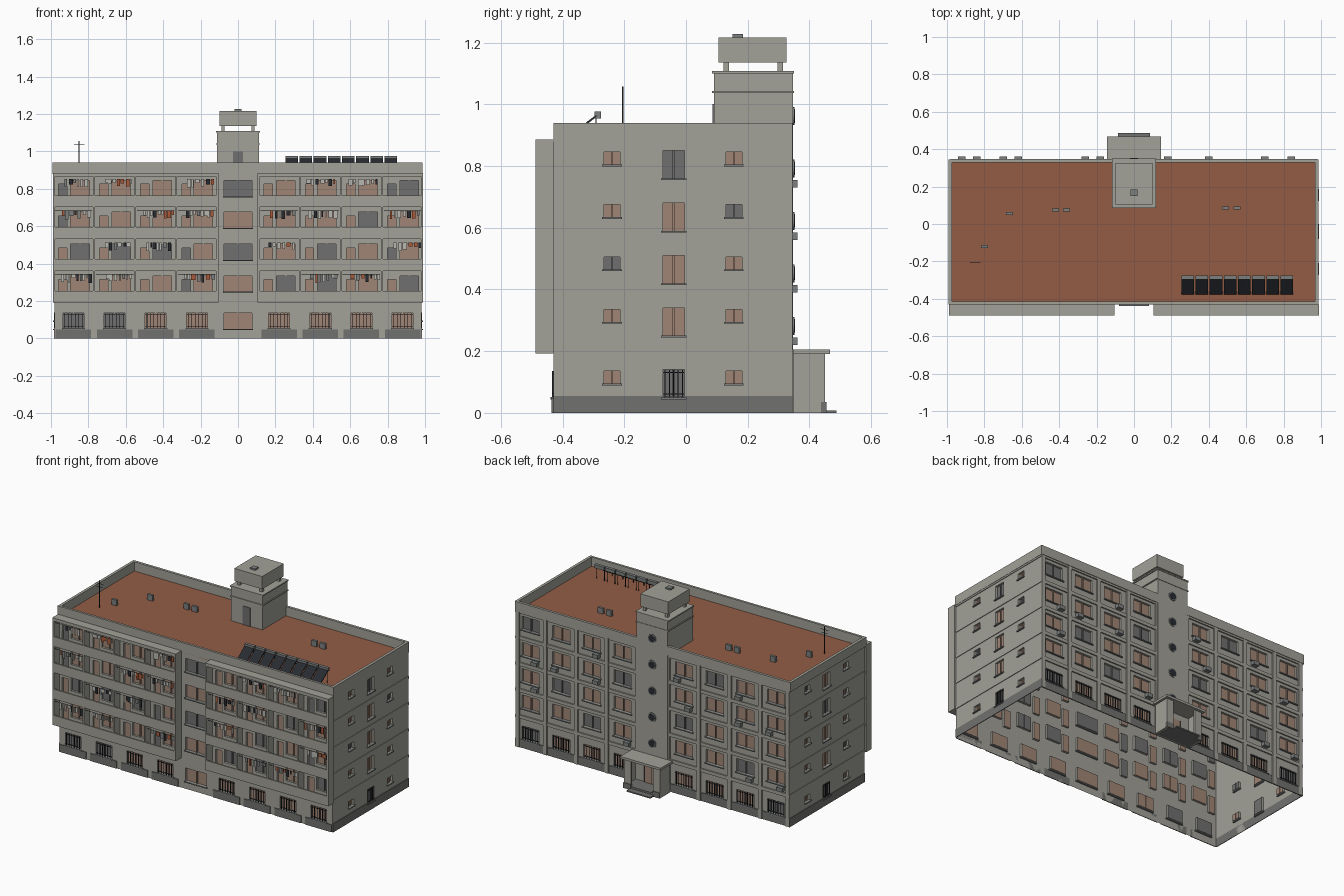
import bpy, bmesh, random
from math import pi, atan2, hypot
from mathutils import Matrix, Vector

random.seed(4)
cube = bpy.data.objects.get("Cube")
if cube:
    bpy.data.objects.remove(cube)

# Materials
COLOURS = {
    "wall_grey": (.36, .355, .315), "base_grey": (.165, .165, .16),
    "brown_glass": (.35, .235, .18), "dark_glass": (.16, .16, .16),
    "roof_clay": (.29, .108, .06), "trim_grey": (.2, .215, .21),
    "black_metal": (.02, .024, .03), "pale_cloth": (.48, .48, .45),
    "orange_cloth": (.4, .1, .04),
}
materials = []
for label, rgb in COLOURS.items():
    m = bpy.data.materials.new(label)
    m.use_nodes = True
    m.diffuse_color = (*rgb, 1)
    m.node_tree.nodes["Principled BSDF"].inputs["Base Color"].default_value = (*rgb, 1)
    materials.append(m)
WALL, BASE, BROWN, DARK, CLAY, TRIM, BLACK, PALE, ORANGE = range(len(materials))
GLASS = {"b": BROWN, "d": DARK}

parts = {}


def mesh_of(name):
    return parts.setdefault(name, bmesh.new())


def box(name, mat, x0, x1, y0, y1, z0, z1, turn=0):
    """Box in a facade frame: x along the wall, -y outward, turned about z."""
    bm = mesh_of(name)
    place = (Matrix.Rotation(turn, 4, "Z")
             @ Matrix.Translation(((x0 + x1) / 2, (y0 + y1) / 2, (z0 + z1) / 2))
             @ Matrix.Diagonal((x1 - x0, y1 - y0, z1 - z0, 1)))
    verts = bmesh.ops.create_cube(bm, size=1, matrix=place)["verts"]
    for f in {f for v in verts for f in v.link_faces}:
        f.material_index = mat
    return verts


def disc(name, mat, r, depth, centre, sides=16):
    bm = mesh_of(name)
    place = Matrix.Translation(centre) @ Matrix.Rotation(pi / 2, 4, "X")
    verts = bmesh.ops.create_cone(bm, cap_ends=True, segments=sides, radius1=r,
                                  radius2=r, depth=depth, matrix=place)["verts"]
    for f in {f for v in verts for f in v.link_faces}:
        f.material_index = mat


def wall(name, turn, y, x0, x1, top, holes, depth=.014):
    """Single-skin wall with recessed panes; holes are (x0, x1, z0, z1, pane material)."""
    bm, spin = mesh_of(name), Matrix.Rotation(turn, 4, "Z")

    def face(pts, mat):
        bm.faces.new([bm.verts.new(spin @ Vector(p)) for p in pts]).material_index = mat

    xs = sorted({x0, x1, *(v for h in holes for v in h[:2])})
    zs = sorted({0, top, *(v for h in holes for v in h[2:4])})
    for a, b in zip(xs, xs[1:]):
        for c, d in zip(zs, zs[1:]):
            mx, mz = (a + b) / 2, (c + d) / 2
            if not any(h[0] < mx < h[1] and h[2] < mz < h[3] for h in holes):
                face([(a, y, c), (b, y, c), (b, y, d), (a, y, d)], WALL)
    for a, b, c, d, mat in holes:
        rim = [(a, c), (b, c), (b, d), (a, d)]
        face([(u, y + depth, z) for u, z in rim], mat)
        for (u, z), (v, w) in zip(rim, rim[1:] + rim[:1]):
            face([(u, y, z), (v, y, w), (v, y + depth, w), (u, y + depth, z)], WALL)


def dress(turn, y, hole, bars=0, sill=True):
    """Mullion, sill and optional grille for one window."""
    a, b, c, d, mat = hole
    mid = (a + b) / 2
    box("window_mullions", mat, mid - .003, mid + .003, y + .006, y + .015, c, d, turn)
    if sill:
        box("window_sills", TRIM, a - .006, b + .006, y - .009, y + .01, c - .006, c, turn)
    for i in range(bars):
        u = a + (b - a) * (i + .5) / bars
        box("window_grilles", BLACK, u - .0015, u + .0015, y - .004, y, c, d, turn)
    if bars:
        for z in (c + .01, d - .01):
            box("window_grilles", BLACK, a, b, y - .003, y, z, z + .003, turn)


FLOORS = [0, .2, .37, .54, .71]
BAYS = [-.88, -.66, -.44, -.22, 0, .22, .44, .66, .88]
FRONT, BACK, SIDE = -.43, .335, .98
TOP, ROOF = .94, .88

# Front wall: stair windows in the middle, balcony doors and windows elsewhere
front_panes = ["ddbbbbbbb", "bbbbbddbd", "dddbdbdbb", "bbbbbbbdb", "bbbbdbbbd"]
holes = []
for f, row in zip(FLOORS, front_panes):
    for x, key in zip(BAYS, row):
        if x == 0:
            h = (-.075, .075, f + .05, f + .135, GLASS[key])
            dress(0, FRONT, h)
        elif f == 0:
            h = (x - .056, x + .056, .052, .135, GLASS[key])
            dress(0, FRONT, h, bars=6)
        else:
            h = (x - .015, x + .085, f + .045, f + .135, GLASS[key])
            dress(0, FRONT, h, sill=False)
            holes.append((x - .08, x - .035, f + .005, f + .115,
                          GLASS[random.choice("bbd")]))
        holes.append(h)
wall("front_wall", 0, FRONT, -SIDE, SIDE, TOP, holes)

# Back wall with ribs, bands, sills and cooling units
back_panes = ["dbbb.bbbd", "bbdb.bbdb", "bdbb.dbbb", "bbbd.bbbb", "dbbb.bdbb"]
holes = []
for f, row in zip(FLOORS, back_panes):
    for x, key in zip(BAYS, row):
        if x == 0:
            continue
        h = (x - .062, x + .062, f + .055, f + .14, GLASS[key])
        holes.append(h)
        dress(pi, -BACK, h, bars=0 if f else 7)
        if f and random.random() < .4:
            u = x + random.choice((-.04, .04))
            box("cooling_units", TRIM, u - .02, u + .02, -BACK - .027, -BACK, f + .02, f + .045, pi)
wall("back_wall", pi, -BACK, -SIDE, SIDE, TOP, holes)
for s in (-1, 1):
    for x in (.11, .33, .55, .77, .968):
        box("back_ribs", WALL, s * x - .013, s * x + .013, BACK, BACK + .01, 0, TOP)
for f in FLOORS[1:] + [ROOF]:
    box("back_bands", WALL, -SIDE, SIDE, BACK, BACK + .008, f - .012, f + .01)

# Side walls
side_panes = {pi / 2: ["bdb", "bbb", "dbb", "bbd", "bdb"],
              -pi / 2: ["bdb", "dbb", "bbb", "bdb", "bbd"]}
for turn, rows in side_panes.items():
    s = 1 if turn > 0 else -1
    ends = sorted((s * FRONT, s * (BACK + .01)))
    holes = []
    for f, row in zip(FLOORS, rows):
        low = (-.24, .026, .095, .135), (-.04, .035, .05, .14), (.155, .026, .095, .135)
        for (y, w, lo, hi), key in zip(low, row):
            h = (s * y - w, s * y + w, f + lo, f + hi, GLASS[key])
            holes.append(h)
            dress(turn, -SIDE, h, bars=5 if f == 0 and w > .03 else 0)
        if f:
            box("side_bands", WALL, *ends, -SIDE - .004, -SIDE, f - .01, f + .008, turn)
    box("side_bands", WALL, *ends, -SIDE - .004, -SIDE, .87, TOP, turn)
    box("side_plinth", BASE, *ends, -SIDE - .004, -SIDE, 0, .055, turn)
    wall("side_wall", turn, -SIDE, *ends, TOP, holes)

# Plinth blocks under the front and back bays
for x in BAYS:
    if x:
        box("front_plinth", BASE, x - .095, x + .095, FRONT - .005, FRONT, 0, .048)
        box("back_plinth", BASE, x - .095, x + .095, BACK, BACK + .006, 0, .052)

# Roof deck and parapet
box("roof_deck", CLAY, -SIDE, SIDE, FRONT, BACK, ROOF - .006, ROOF)
for s in (-1, 1):
    box("parapet", WALL, s * SIDE - .012, s * SIDE + .006, FRONT, BACK + .01, ROOF, TOP)
box("parapet", WALL, -SIDE, SIDE, FRONT, FRONT + .015, ROOF, TOP)
box("parapet", WALL, -SIDE, SIDE, BACK - .005, BACK + .012, ROOF, TOP)

# Balconies: slabs, parapets, dividing fins
OUT = FRONT - .058
for s in (-1, 1):
    x0, x1 = sorted((s * .105, s * .99))
    for f in FLOORS[1:]:
        box("balcony_slabs", WALL, x0, x1, OUT, FRONT, f - .008, f + .004)
        box("balcony_parapets", WALL, x0, x1, OUT, OUT + .01, f - .008, f + .055)
    box("balcony_roof", WALL, x0, x1, OUT, FRONT, .865, .886)
    for x in (.33, .55, .77):
        box("balcony_fins", WALL, s * x - .005, s * x + .005, OUT + .002, FRONT, .2, ROOF)
    for x in (.111, .984):
        box("balcony_ends", WALL, s * x - .006, s * x + .006, OUT, FRONT, .192, .886)

# Laundry on lines
laundry = ["11.1..11.", ".11..1..1", "1.11.11.1", "11.1..11."]
for f, row in zip(FLOORS[1:], laundry):
    for x, key in zip(BAYS, row):
        if key == ".":
            continue
        line = f + .142
        box("washing_lines", BLACK, x - .1, x + .1, OUT + .012, OUT + .0135, line, line + .0015)
        u = x - .075 + random.random() * .03
        while u < x + .085:
            w, drop = random.uniform(.009, .022), random.uniform(.018, .045)
            mat = random.choice((PALE, PALE, PALE, TRIM, BLACK, ORANGE))
            box("laundry", mat, u, u + w, OUT + .011, OUT + .014, line - drop, line)
            u += w + random.uniform(.001, .012)

# Stair tower, portholes, water tank
T0, T1 = .09, .347
box("stair_tower", WALL, -.112, .112, T0, T1, ROOF, 1.1)
box("stair_strip", WALL, -.112, .112, BACK, T1, 0, ROOF)
for z, t in ((1.037, .006), (1.1, .008)):
    box("tower_ledges", WALL, -.118, .118, T0 - .005, T1 + .003, z, z + t)
box("tower_door", DARK, -.027, .027, T0 - .004, T0, ROOF, 1.0)
for f in FLOORS[1:] + [ROOF]:
    disc("porthole_rims", TRIM, .029, .008, (0, T1, f + .082))
    disc("porthole_glass", BLACK, .022, .011, (0, T1, f + .082))
for x in (-.08, .08):
    for y in (.13, .305):
        box("tank_posts", WALL, x - .009, x + .009, y - .009, y + .009, 1.1, 1.14)
box("water_tank", WALL, -.1, .1, .105, .325, 1.135, 1.217)
box("tank_hatch", TRIM, -.018, .018, .15, .185, 1.217, 1.227)

# Entrance porch
P = .45
box("porch_roof", WALL, -.145, .145, T1, .467, .19, .205)
for s in (-1, 1):
    a, b = sorted((s * .118, s * .13))
    box("porch_sides", WALL, a, b, T1, P, 0, .19)
    a, b = sorted((s * .08, s * .13))
    box("porch_front", WALL, a, b, P - .012, P, 0, .19)
    box("porch_plinth", BASE, a, b + .002, P - .012, P + .005, 0, .035)
box("porch_floor", BASE, -.118, .118, T1, P, 0, .02)
box("porch_step", BASE, -.085, .085, P, .487, 0, .008)
box("entrance_door", BROWN, -.055, .055, T1, T1 + .005, .02, .15)
for x in (-.055, 0, .052):
    box("door_frame", BLACK, x, x + .003, T1, T1 + .007, .02, .15)

# Roof vents
for x, y in ((-.8, -.12), (-.665, .055), (-.42, .075), (-.36, .075), (.49, .085), (.55, .085)):
    box("roof_vents", TRIM, x - .019, x + .019, y - .008, y + .008, ROOF, ROOF + .036)

# Aerial
ax, ay = -.85, -.205
box("aerial", BLACK, ax - .002, ax + .002, ay - .002, ay + .002, ROOF, 1.057)
for z, w in ((1.035, .028), (1.012, .022)):
    box("aerial", BLACK, ax - w, ax + w, ay - .001, ay + .001, z, z + .002)

# Solar heaters: tilted collector, tank and legs
rise, run = .065, .085
for i in range(8):
    x = .287 + i * .0757
    length = hypot(rise, run) / 2
    verts = box("solar_collectors", BLACK, x - .034, x + .034, -length, length, -.003, .003)
    move = Matrix.Translation((x, -.333, .93)) @ Matrix.Rotation(atan2(rise, run), 4, "X")
    bmesh.ops.transform(mesh_of("solar_collectors"), verts=verts,
                        matrix=move @ Matrix.Translation((-x, 0, 0)))
    box("solar_tanks", TRIM, x - .034, x + .034, -.296, -.276, .954, .976)
    for u in (x - .028, x + .028):
        box("solar_legs", BLACK, u - .0015, u + .0015, -.293, -.29, ROOF, .956)
        box("solar_legs", BLACK, u - .0015, u + .0015, -.374, -.371, ROOF, .9)

# Turn every mesh into an object
for name, bm in parts.items():
    mesh = bpy.data.meshes.new(name)
    bmesh.ops.remove_doubles(bm, verts=bm.verts, dist=.00001)
    used = sorted({f.material_index for f in bm.faces})
    for f in bm.faces:
        f.material_index = used.index(f.material_index)
    bm.to_mesh(mesh)
    bm.free()
    for i in used:
        mesh.materials.append(materials[i])
    bpy.context.collection.objects.link(bpy.data.objects.new(name, mesh))
